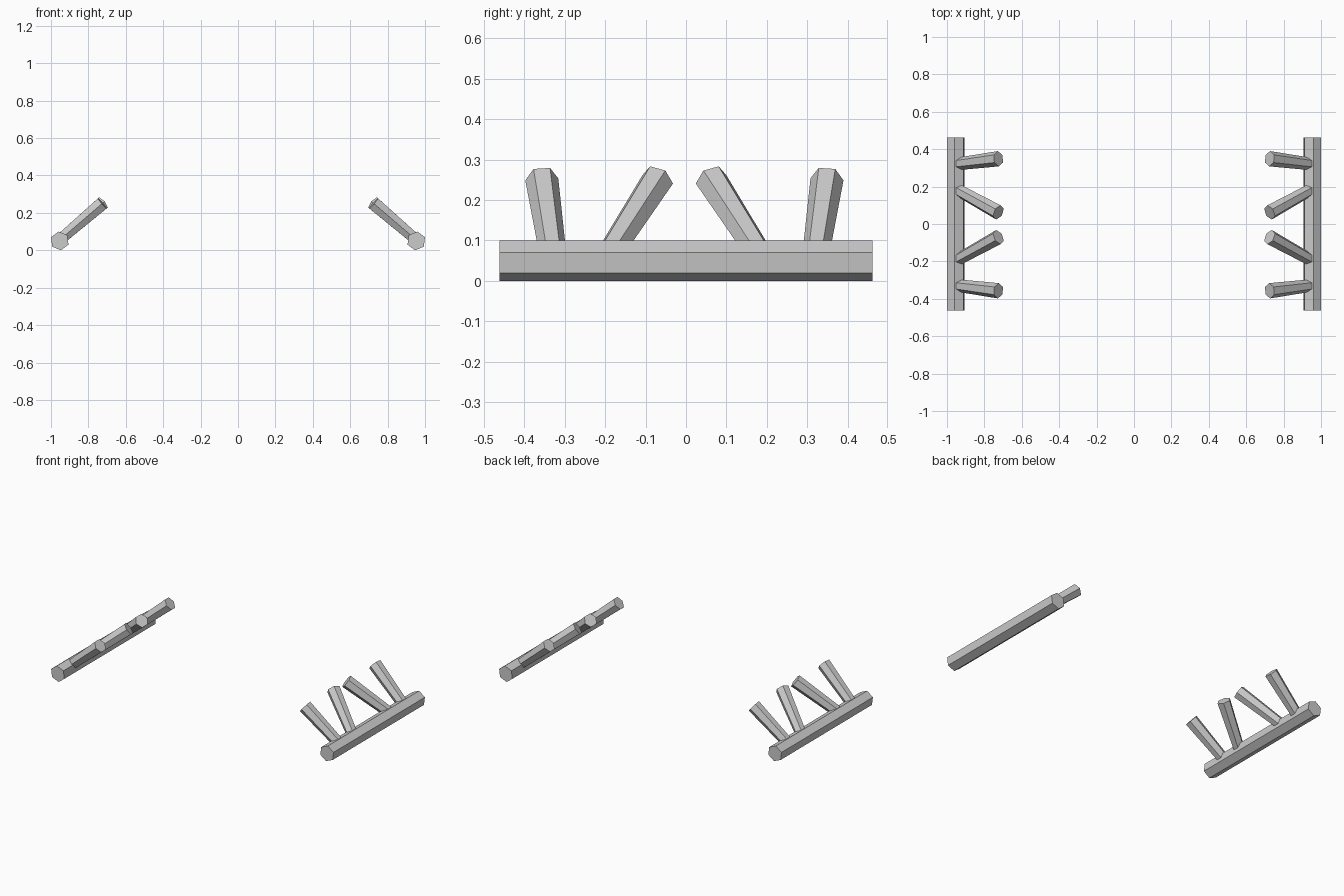
import bpy, bmesh
from math import sin, cos, radians
from mathutils import Vector

if "Cube" in bpy.data.objects:
    bpy.data.objects.remove(bpy.data.objects["Cube"])


def hex_bar(name, start, end, r0, r1, ref, turn=0):
    """Six-sided bar from start to end; ref sets the direction of its first corner."""
    a, b = Vector(start), Vector(end)
    d = (b - a).normalized()
    u = Vector(ref)
    u = (u - d * u.dot(d)).normalized()
    w = d.cross(u)
    bm = bmesh.new()
    rings = []
    for c, r in ((a, r0), (b, r1)):
        angles = [radians(turn + 60 * i) for i in range(6)]
        rings.append([bm.verts.new(c + r * (cos(t) * u + sin(t) * w)) for t in angles])
    for i in range(6):
        j = (i + 1) % 6
        bm.faces.new((rings[0][i], rings[0][j], rings[1][j], rings[1][i]))
    bm.faces.new(rings[0][::-1])
    bm.faces.new(rings[1])
    bmesh.ops.recalc_face_normals(bm, faces=bm.faces)
    me = bpy.data.meshes.new(name)
    bm.to_mesh(me)
    bm.free()
    ob = bpy.data.objects.new(name, me)
    bpy.context.collection.objects.link(ob)
    # Matching part on the opposite side (object origin is at x = 0)
    ob.modifiers.new("mirror_x", 'MIRROR').use_clip = False
    return ob


# Long rails lying on the ground at both sides
hex_bar("rail", (0.953, 0.462, 0.05), (0.953, -0.462, 0.05), 0.0505, 0.0505, (1, 0, 0), 23)

# Stakes leaning inward, widening toward the tip: (base y, tip y)
stakes = [(-0.328, -0.357), (-0.196, -0.070), (0.188, 0.062), (0.320, 0.349)]
for i, (y0, y1) in enumerate(stakes):
    hex_bar(f"stake_{i + 1}", (0.953, y0, 0.056), (0.725, y1, 0.251), 0.033, 0.041, (0, 1, 0))
